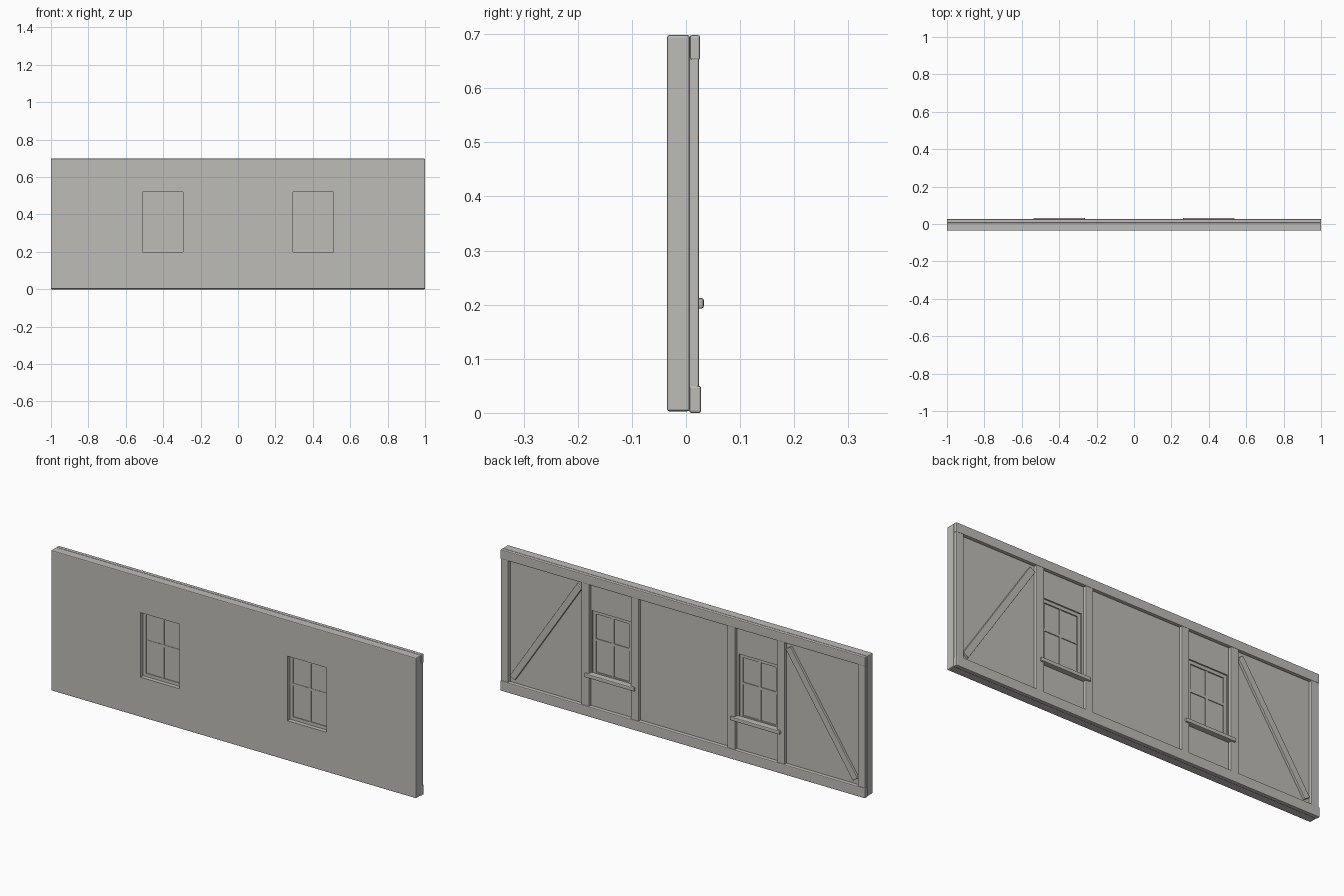
import bpy
import math
from mathutils import Vector

cube = bpy.data.objects.get("Cube")
if cube:
    bpy.data.objects.remove(cube, do_unlink=True)

plaster = bpy.data.materials.new("warm_grey")
plaster.use_nodes = True
GREY = (0.52, 0.505, 0.475, 1)
plaster.diffuse_color = GREY
plaster.node_tree.nodes["Principled BSDF"].inputs["Base Color"].default_value = GREY


def box(name, x, y, z, bevel=0.0, tilt=0.0):
    """Box spanning the (low, high) ranges, optionally turned about y."""
    spans = (x, y, z)
    bpy.ops.mesh.primitive_cube_add(size=1)
    ob = bpy.context.object
    ob.name = ob.data.name = name
    size = Vector([b - a for a, b in spans])
    for v in ob.data.vertices:
        v.co *= size
    ob.location = [(a + b) / 2 for a, b in spans]
    ob.rotation_euler.y = tilt
    ob.data.materials.append(plaster)
    if bevel:
        mod = ob.modifiers.new("Soft edges", "BEVEL")
        mod.width = bevel
        mod.segments = 2
    return ob


def mirrored(side, a, b):
    return tuple(sorted((side * a, side * b)))


WALL_Y = (-0.035, 0.007)
OPEN_X, OPEN_Z = (0.295, 0.51), (0.2, 0.52)
RAIL_LOW, RAIL_HIGH = 0.05, 0.652

# Wall slab and horizontal rails
wall = box("wall_slab", (-1, 1), WALL_Y, (0.003, 0.698), 0.004)
box("bottom_rail", (-1, 1), (0.006, 0.028), (0, RAIL_LOW), 0.004)
box("top_rail", (-1, 1), (0.007, 0.026), (RAIL_HIGH, 0.698), 0.004)

for side, label in ((1, "left"), (-1, "right")):
    # Window opening
    cutter = box(label + "_window_cutter", mirrored(side, *OPEN_X), (-0.1, 0.1), OPEN_Z)
    cutter.hide_render = True
    cutter.hide_viewport = True
    cut = wall.modifiers.new(label + " opening", "BOOLEAN")
    cut.operation = "DIFFERENCE"
    cut.solver = "EXACT"
    cut.object = cutter

    # Vertical posts
    for part, span in (("inner_post", (0.243, 0.285)),
                       ("outer_post", (0.515, 0.557)),
                       ("end_post", (0.957, 0.998))):
        box(label + "_" + part, mirrored(side, *span), (0.005, 0.024),
            (RAIL_LOW - 0.005, RAIL_HIGH + 0.005), 0.003)

    # Diagonal brace, low at the wall end
    low, high = Vector((0.94, 0, 0.075)), Vector((0.572, 0, 0.628))
    mid, run = (low + high) / 2, high - low
    half = run.length / 2
    box(label + "_brace", (side * mid.x - 0.016, side * mid.x + 0.016), (0.005, 0.019),
        (mid.z - half, mid.z + half), 0.002, side * math.atan2(run.x, run.z))

    # Opaque panes, sash frame and crossing bars
    x0, x1 = OPEN_X
    z0, z1 = OPEN_Z
    mid_x, bar_z = (x0 + x1) / 2, 0.375
    box(label + "_panes", mirrored(side, x0, x1), (-0.01, -0.006), OPEN_Z)
    sash_y, bar_y, w = (-0.014, 0.0), (-0.012, -0.002), 0.016
    box(label + "_sash_inner", mirrored(side, x0, x0 + w), sash_y, OPEN_Z)
    box(label + "_sash_outer", mirrored(side, x1 - w, x1), sash_y, OPEN_Z)
    box(label + "_sash_top", mirrored(side, x0, x1), sash_y, (z1 - w, z1))
    box(label + "_sash_bottom", mirrored(side, x0, x1), sash_y, (z0, z0 + w))
    box(label + "_upright_bar", mirrored(side, mid_x - 0.006, mid_x + 0.006), bar_y, OPEN_Z)
    box(label + "_cross_bar", mirrored(side, x0, x1), bar_y, (bar_z - 0.006, bar_z + 0.006))

    # Sill across the posts
    box(label + "_sill", mirrored(side, 0.262, 0.536), (0.0, 0.033), (0.193, 0.212), 0.004)
